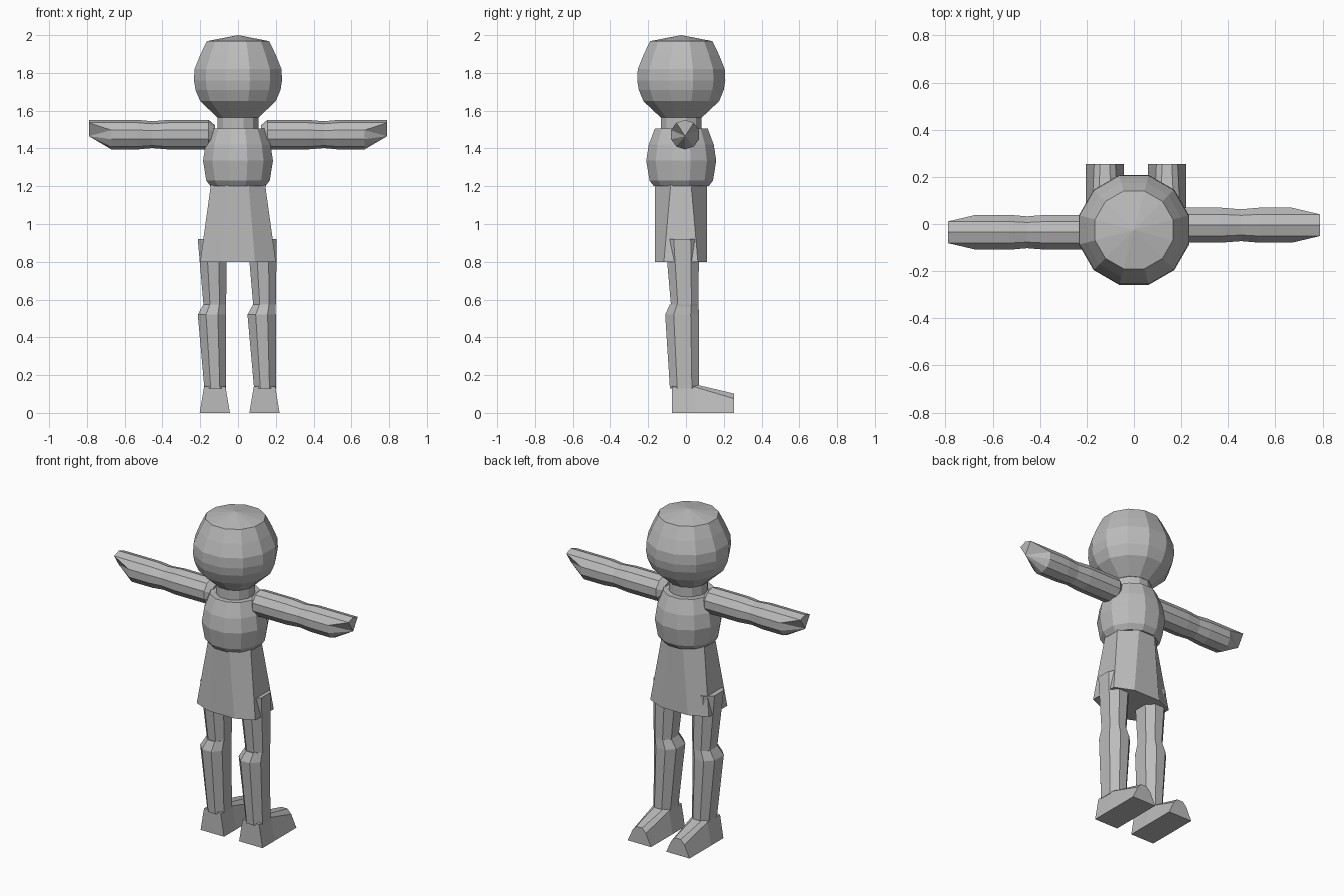
import bpy, bmesh
from math import sin, cos, pi
from mathutils import Vector

cube = bpy.data.objects.get("Cube")
if cube:
    bpy.data.objects.remove(cube, do_unlink=True)

grey = bpy.data.materials.new("plain grey")
grey.use_nodes = True
colour = (0.5, 0.5, 0.5, 1)
grey.diffuse_color = colour
grey.node_tree.nodes["Principled BSDF"].inputs["Base Color"].default_value = colour

CY = -0.025  # body axis in y


def loft(name, rings, tip=None):
    """Skin equal-length rings; cap the ends, or fan the last ring to a tip."""
    bm = bmesh.new()
    loops = [[bm.verts.new(p) for p in ring] for ring in rings]
    n = len(loops[0])
    for a, b in zip(loops, loops[1:]):
        for i in range(n):
            j = (i + 1) % n
            bm.faces.new((a[i], a[j], b[j], b[i]))
    bm.faces.new(loops[0])
    if tip is None:
        bm.faces.new(loops[-1])
    else:
        t = bm.verts.new(tip)
        for i in range(n):
            bm.faces.new((loops[-1][i], loops[-1][(i + 1) % n], t))
    bmesh.ops.recalc_face_normals(bm, faces=bm.faces)
    mesh = bpy.data.meshes.new(name)
    bm.to_mesh(mesh)
    bm.free()
    mesh.materials.append(grey)
    obj = bpy.data.objects.new(name, mesh)
    bpy.context.collection.objects.link(obj)
    return obj


def turned(name, profile, tip=None):
    """Twelve-sided upright lathe with flat sides to the front and sides."""
    rings = []
    for r, z in profile:
        R = r / cos(pi / 12)
        rings.append([(R * cos((i + .5) * pi / 6), CY + R * sin((i + .5) * pi / 6), z)
                      for i in range(12)])
    return loft(name, rings, tip)


def octagon(x, y, hx, hy, fx, fy, z):
    """Cut-corner rectangle; fx and fy are the half lengths of its flat sides."""
    quarter = [(hx, -fy), (hx, fy), (fx, hy), (-fx, hy)]
    return [(x + s * a, y + s * b, z) for s in (1, -1) for a, b in quarter]


# Head, neck and chest
turned("head", [(.11, 1.565), (.2, 1.65), (.225, 1.71), (.233, 1.76), (.23, 1.82),
                (.2, 1.895), (.165, 1.968)], (0, CY, 2.0))
turned("neck", [(.108, 1.48), (.108, 1.58)])
turned("chest", [(.145, 1.2), (.168, 1.23), (.185, 1.335), (.172, 1.42), (.14, 1.505)])

# Skirt flares sideways only
loft("skirt", [octagon(0, -.027, .2, .138, .09, .09, .8),
               octagon(0, -.027, .142, .138, .055, .053, 1.22)])


# Arms: ten-sided tubes ending in a notched hand
def arm(name, side, y):
    def ring(x, r):
        return [Vector((side * x, y + r * sin(i * pi / 5), 1.473 + r * cos(i * pi / 5)))
                for i in range(10)]
    rings = [ring(x, r) for x, r in ((.122, .05), (.155, .078), (.37, .078),
                                     (.455, .071), (.53, .078), (.67, .078))]
    end = ring(.67, .078)
    for i in (9, 0, 1):
        end[i].x = side * .79
    rings[-1] = end
    loft(name, rings, (side * .79, y, 1.465))


arm("left_arm", 1, -.005)
arm("right_arm", -1, -.035)


# Legs and feet: the same shape on both sides
def leg(side, dx):
    def ring(x0, x1, y0, y1, z):
        hx, hy = (x1 - x0) / 2, (y1 - y0) / 2
        return octagon(dx + (x0 + x1) / 2, (y0 + y1) / 2, hx, hy, hx * .42, hy * .5, z)
    loft(side + "_thigh", [ring(.085, .198, -.08, .06, .56), ring(.08, .2, -.08, .065, .575),
                           ring(.05, .205, -.11, .07, .92)])
    loft(side + "_shin", [ring(.085, .2, -.085, .07, .13), ring(.05, .2, -.11, .07, .52),
                          ring(.08, .198, -.085, .065, .575)])

    def section(y, mid, mid_z, top, top_z):
        half = [(.08, 0), (mid, mid_z), (top, top_z)]
        pts = half + [(-a, b) for a, b in reversed(half)]
        return [(dx + .14 + a, y, b) for a, b in pts]
    loft(side + "_foot", [section(-.075, .057, .138, .03, .142),
                          section(.045, .055, .138, .03, .152),
                          section(.255, .045, .075, .02, .102)])


leg("left", 0)
leg("right", -.263)
